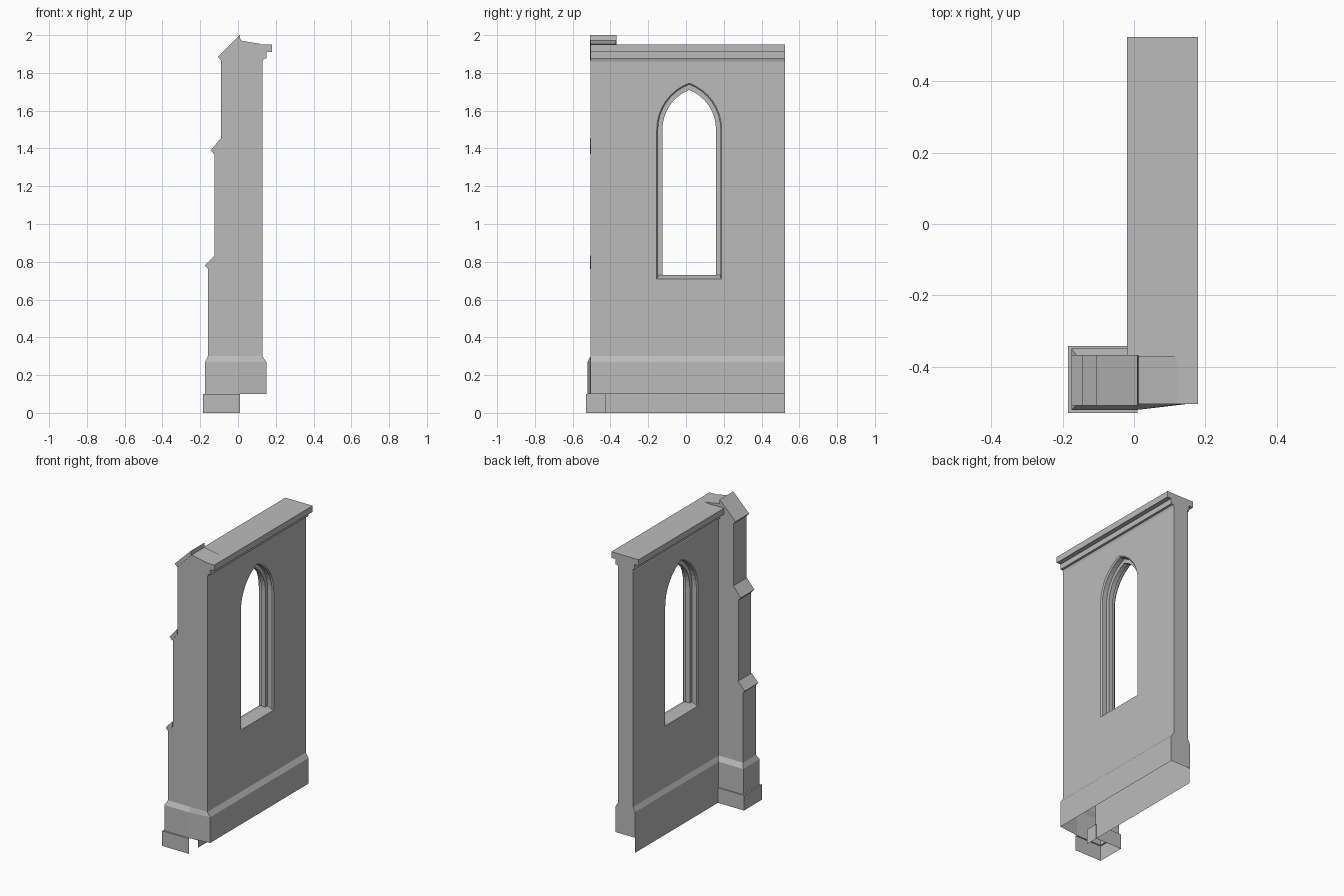
import bpy, bmesh, math

cube = bpy.data.objects.get("Cube")
if cube:
    bpy.data.objects.remove(cube, do_unlink=True)

stone = bpy.data.materials.new("grey stone")
stone.use_nodes = True
GREY = (0.5, 0.5, 0.5, 1)
stone.diffuse_color = GREY
stone.node_tree.nodes["Principled BSDF"].inputs["Base Color"].default_value = GREY

FRONT, BACK = -0.505, 0.525       # ends of the wall along y
FACE_L, FACE_R = 0.02, 0.13       # the two wall faces along x


def finish(name, bm, fix_normals=True):
    if fix_normals:
        bmesh.ops.recalc_face_normals(bm, faces=bm.faces)
    mesh = bpy.data.meshes.new(name)
    bm.to_mesh(mesh)
    bm.free()
    mesh.materials.append(stone)
    obj = bpy.data.objects.new(name, mesh)
    bpy.context.collection.objects.link(obj)
    return obj


def loft(name, rings, closed=True, caps=False):
    """Skin a list of rings that have equal point counts."""
    bm = bmesh.new()
    rows = [[bm.verts.new(p) for p in ring] for ring in rings]
    n = len(rows[0])
    for lo, hi in zip(rows, rows[1:]):
        for i in range(n if closed else n - 1):
            j = (i + 1) % n
            bm.faces.new((lo[i], lo[j], hi[j], hi[i]))
    if caps:
        bm.faces.new(rows[0])
        bm.faces.new(rows[-1])
    return finish(name, bm, caps)


def prism(name, profile, y0, y1):
    """Extrude an (x, z) profile along y."""
    return loft(name, [[(x, y, z) for x, z in profile] for y in (y0, y1)], caps=True)


def drop_faces(obj, test):
    bm = bmesh.new()
    bm.from_mesh(obj.data)
    bmesh.ops.delete(bm, geom=[f for f in bm.faces if test(f)], context="FACES")
    bm.to_mesh(obj.data)
    bm.free()


# Wall with a stepped cornice, the same on both faces
MID = 0.08
right = [(FACE_R, 0.3), (FACE_R, 1.86), (0.135, 1.875), (0.15, 1.875),
         (0.15, 1.91), (0.18, 1.91), (0.18, 1.95)]
left = [(max(2 * MID - x, -0.02), z) for x, z in reversed(right)]
left = [(FACE_L if z < 1.87 else x, z) for x, z in left]
wall = prism("wall", right + left, FRONT, BACK)


# Pointed window opening, with a recessed frame in the middle of the wall
def window_ring(x, off):
    w, h = 0.142 + off, 0.21 + 1.2 * off
    radius = (w * w + h * h) / (2 * w)
    sweep = math.asin(h / radius)
    depth = max(0, min(FACE_R - x, x - FACE_L))
    sill = 0.71 + 0.02 * min(1, depth / 0.04)
    half = []
    for i in range(9):
        a = sweep * i / 8
        half.append((w - radius + radius * math.cos(a), 1.5 + radius * math.sin(a)))
    half[-1] = (0, 1.5 + h)
    pts = [(w, sill)] + half + [(-y, z) for y, z in reversed(half[:-1])] + [(-w, sill)]
    return [(x, y + 0.017, z) for y, z in pts]


steps = [(0.16, 0.03), (FACE_R, 0.03), (0.122, 0.023), (0.09, 0.023), (0.09, 0)]
steps += [(FACE_L + FACE_R - x, off) for x, off in reversed(steps)]
cutter = loft("window_cutter", [window_ring(x, off) for x, off in steps], caps=True)
cutter.hide_render = True
cut = wall.modifiers.new("window", "BOOLEAN")
cut.operation = "DIFFERENCE"
cut.solver = "EXACT"
cut.object = cutter
bpy.context.view_layer.objects.active = wall
bpy.ops.object.modifier_apply(modifier=cut.name)
bpy.data.objects.remove(cutter, do_unlink=True)
drop_faces(wall, lambda f: f.calc_center_median().z < 0.31)

# Buttress that steps back three times, with a low wedge over the wall top
buttress = prism("buttress", [
    (0.03, 0.3), (-0.16, 0.3), (-0.16, 0.79), (-0.125, 0.825), (-0.125, 1.405),
    (-0.09, 1.445), (-0.09, 1.875), (0.01, 1.972), (0.12, 1.953), (0.03, 1.94)],
    FRONT, -0.37)
drop_faces(buttress, lambda f: f.calc_center_median().z < 0.31
           or f.normal.x > 0.9)

# Sloping weathering slabs on the buttress steps
slabs = {
    "lower_slab": [(-0.175, 0.78), (-0.125, 0.832), (-0.125, 0.795), (-0.157, 0.762)],
    "middle_slab": [(-0.145, 1.39), (-0.09, 1.455), (-0.09, 1.42), (-0.127, 1.37)],
    "top_slab": [(-0.107, 1.885), (0.01, 2.0), (0.013, 1.97), (-0.09, 1.866)],
}
for name, profile in slabs.items():
    prism(name, profile, FRONT - 0.004, -0.367)

# Flared base that wraps both the wall and the buttress, open underneath
outer = [(0.15, FRONT), (0.15, BACK), (0.005, BACK), (0.005, -0.35),
         (-0.175, -0.35), (-0.175, -0.522), (0.005, -0.522)]
inner = [(FACE_R, FRONT), (FACE_R, BACK), (FACE_L, BACK), (FACE_L, -0.37),
         (-0.16, -0.37), (-0.16, FRONT), (0.005, FRONT)]
loft("base_skirt", [[(x, y, z) for x, y in plan]
                    for plan, z in ((outer, 0.1), (outer, 0.27), (inner, 0.3))])

# Plinth: a thin strip under the wall and an open box under the buttress
loft("wall_plinth", [[(0.006, BACK, z), (0.006, -0.43, z)] for z in (0, 0.1)], closed=False)
box = [(0.01, -0.343), (-0.185, -0.343), (-0.185, -0.53), (0.01, -0.53)]
ledge = [(0.01, -0.35), (-0.175, -0.35), (-0.175, -0.522), (0.01, -0.522)]
loft("buttress_plinth", [[(x, y, z) for x, y in plan]
                         for plan, z in ((box, 0), (box, 0.1), (ledge, 0.1))], closed=False)
